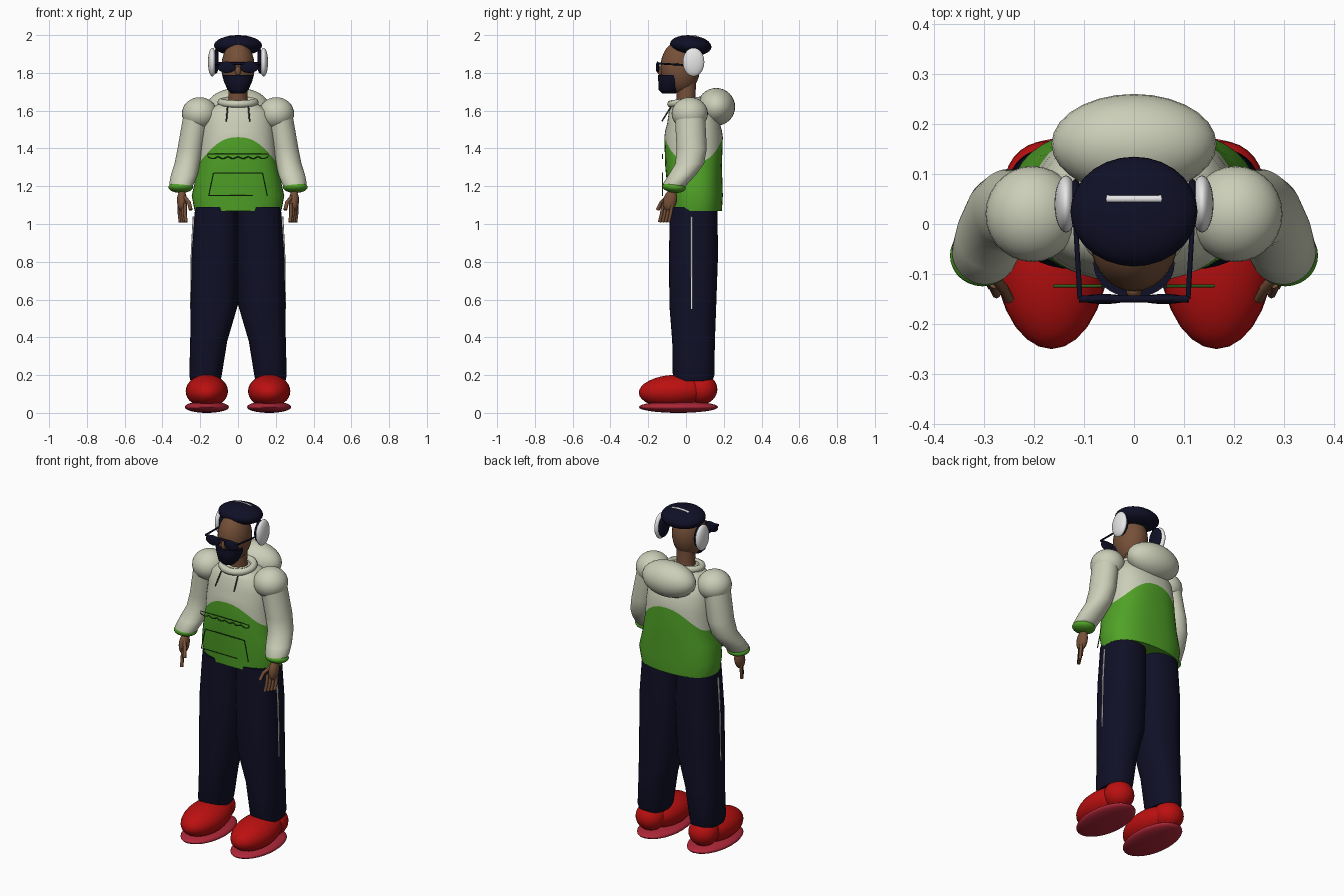
import bpy, bmesh, math

old = bpy.data.objects.get("Cube")
if old:
    bpy.data.objects.remove(old, do_unlink=True)


def colour(name, red, green, blue):
    material = bpy.data.materials.new(name)
    material.use_nodes = True
    material.diffuse_color = (red, green, blue, 1)
    shader = material.node_tree.nodes["Principled BSDF"]
    shader.inputs["Base Color"].default_value = material.diffuse_color
    shader.inputs["Roughness"].default_value = .7
    return material


CREAM = colour("cream", .6, .62, .48)
GREEN = colour("green", .08, .36, .02)
SEAM = colour("dark green", .02, .12, .01)
NAVY = colour("navy", .005, .005, .02)
RED = colour("red", .5, .005, .005)
SOLE = colour("crimson", .42, .02, .04)
SKIN = colour("brown skin", .18, .08, .04)
WHITE = colour("white", .8, .8, .8)
CORD = colour("cord grey", .06, .06, .05)


def finish(name, bm, materials):
    """Turn a bmesh into a smooth shaded object that keeps its sharp rims."""
    mesh = bpy.data.meshes.new(name)
    bmesh.ops.recalc_face_normals(bm, faces=bm.faces)
    for face in bm.faces:
        face.smooth = True
    bm.to_mesh(mesh)
    bm.free()
    for material in materials:
        mesh.materials.append(material)
    mesh.set_sharp_from_angle(angle=math.radians(60))
    obj = bpy.data.objects.new(name, mesh)
    bpy.context.collection.objects.link(obj)
    return obj


def superpoint(value, power):
    return math.copysign(abs(value) ** (2 / power), value)


def loft(name, rings, materials, side=1, power=2, split=None, lift=0):
    """Skin over rings (x, y, z, half width, half depth).
    From ring `split` upward the second colour is used, and the rings
    near it rise by `lift` at the front and back."""
    bm = bmesh.new()
    count = 40
    loops = []
    for index, (x, y, z, width, depth) in enumerate(rings):
        rise = 0 if split is None else lift * max(0, 1 - abs(index - split) / 2)
        loop = []
        for step in range(count):
            angle = math.tau * step / count
            across, along = math.cos(angle), math.sin(angle)
            loop.append(bm.verts.new((
                side * x + width * superpoint(across, power),
                y + depth * superpoint(along, power),
                z + rise * abs(along) ** 2.5)))
        loops.append(loop)
    for index, (lower, upper) in enumerate(zip(loops, loops[1:])):
        for step in range(count):
            after = (step + 1) % count
            face = bm.faces.new((lower[step], lower[after], upper[after], upper[step]))
            face.material_index = int(split is not None and index >= split)
    bm.faces.new(loops[0])
    bm.faces.new(loops[-1]).material_index = len(materials) - 1
    return finish(name, bm, materials)


def ball(name, centre, radii, material, tilt=0):
    bm = bmesh.new()
    bmesh.ops.create_uvsphere(bm, u_segments=28, v_segments=16, radius=1)
    bmesh.ops.scale(bm, vec=radii, verts=bm.verts)
    obj = finish(name, bm, [material])
    obj.location = centre
    obj.rotation_euler.x = math.radians(tilt)
    return obj


def rod(name, points, radius, material, closed=False):
    """Round bar along a path, turned into a mesh."""
    curve = bpy.data.curves.new(name, "CURVE")
    curve.dimensions = "3D"
    curve.bevel_depth = radius
    curve.bevel_resolution = 2
    curve.use_fill_caps = True
    spline = curve.splines.new("POLY")
    spline.points.add(len(points) - 1)
    for point, position in zip(spline.points, points):
        point.co = (*position, 1)
    spline.use_cyclic_u = closed
    helper = bpy.data.objects.new(name, curve)
    mesh = bpy.data.meshes.new_from_object(helper)
    bpy.data.objects.remove(helper)
    bm = bmesh.new()
    bm.from_mesh(mesh)
    bpy.data.meshes.remove(mesh)
    return finish(name, bm, [material])


# Hooded top: green below, cream above, with a raised wave front and back
loft("sweater_body", [
    (0, .05, 1.07, .23, .14), (0, .05, 1.15, .245, .145),
    (0, .04, 1.24, .225, .15), (0, .04, 1.33, .205, .155),
    (0, .04, 1.43, .2, .15), (0, .04, 1.53, .19, .14),
    (0, .03, 1.6, .165, .12), (0, .01, 1.65, .08, .07)],
    [GREEN, CREAM], power=2.4, split=3, lift=.13)
ball("hood", (0, .16, 1.62), (.165, .1, .1), CREAM)
turns = [math.tau * step / 32 for step in range(32)]
rod("collar", [(.09 * math.cos(turn), .08 * math.sin(turn), 1.645 + .01 * math.sin(turn))
               for turn in turns], .02, CREAM, closed=True)

# Pocket seams and scalloped chest band, just proud of the chest
front = -.124
stitch = .003
pocket_top, pocket_bottom = 1.27, 1.15
rod("pocket_seam_top", [(-.13, front, pocket_top), (.13, front, pocket_top)], stitch, SEAM)
rod("pocket_seam_bottom", [(-.155, front, pocket_bottom), (.08, front, pocket_bottom)],
    stitch, SEAM)
scallops = [(step / 150, front, 1.357 - .01 * abs(math.sin(math.pi * step / 8)))
            for step in range(-24, 25)]
rod("chest_band_outline", scallops + [(.16, front, 1.37), (-.16, front, 1.37)],
    stitch, SEAM, closed=True)

# Head, beard and cap
loft("neck", [(0, .01, 1.6, .06, .055), (0, 0, 1.67, .05, .05),
              (0, 0, 1.8, .055, .055)], [SKIN])
ball("head", (0, -.03, 1.83), (.088, .105, .14), SKIN)
loft("beard", [(0, -.09, 1.69, .035, .035), (0, -.09, 1.71, .055, .055),
               (0, -.08, 1.76, .077, .067), (0, -.08, 1.79, .081, .067)], [NAVY])
ball("nose", (0, -.135, 1.81), (.015, .015, .025), SKIN)
ball("cap", (0, .025, 1.945), (.127, .11, .054), NAVY, tilt=-5)
rod("headband_top", [(-.055, .05, 1.988), (0, .05, 1.992), (.055, .05, 1.988)], .008, WHITE)
rod("glasses_bar", [(-.11, -.15, 1.85), (.11, -.15, 1.85)], .007, NAVY)

for label, side in (("right", -1), ("left", 1)):
    # Sunglasses and headphones
    ball(label + "_lens", (side * .06, -.15, 1.83), (.048, .01, .03), NAVY)
    rod(label + "_temple", [(side * .108, -.15, 1.85), (side * .118, .02, 1.84)], .005, NAVY)
    ball(label + "_ear_pad", (side * .117, .04, 1.86), (.015, .05, .065), NAVY)
    ball(label + "_ear_cup", (side * .136, .04, 1.857), (.023, .057, .076), WHITE)
    rod(label + "_cup_arm", [(side * .11, .03, 1.85), (side * .11, .03, 1.95)], .006, NAVY)

    # Pocket side seam and drawstring
    rod(label + "_pocket_seam", [(side * .13, front, pocket_top),
                                 (side * .155, front, pocket_bottom)], stitch, SEAM)
    rod(label + "_drawstring", [(side * .055, -.08, 1.62), (side * .062, -.127, 1.545)],
        .004, CORD)

    # Sleeve with a round shoulder and a green cuff
    ball(label + "_shoulder", (side * .203, .02, 1.585), (.094, .096, .086), CREAM)
    loft(label + "_sleeve", [
        (.3, -.065, 1.19, .055, .055), (.298, -.055, 1.215, .066, .066),
        (.285, -.02, 1.26, .07, .072), (.268, .02, 1.32, .068, .076),
        (.25, .03, 1.4, .07, .08), (.215, .02, 1.6, .07, .08)], [CREAM], side=side)
    ball(label + "_cuff", (side * .303, -.063, 1.195), (.065, .062, .03), GREEN, tilt=-6)

    # Hand with four fingers and a thumb
    ball(label + "_palm", (side * .297, -.084, 1.125), (.026, .036, .058), SKIN, tilt=-14)
    for finger in range(4):
        x, y = .28 + finger * .01, -.12 + finger * .016
        rod(f"{label}_finger_{finger}", [
            (side * x, y, 1.11), (side * x, y - .01, 1.05),
            (side * (x - .005), y - .02, 1.01)], .009, SKIN)
    rod(label + "_thumb", [(side * .29, -.095, 1.15), (side * .26, -.13, 1.115),
                           (side * .25, -.15, 1.075)], .01, SKIN)

    # Trouser leg with a side stripe
    loft(label + "_trouser_leg", [
        (.172, .04, .17, .08, .1), (.172, .04, .2, .086, .11),
        (.155, .04, .38, .098, .113), (.126, .036, .57, .125, .124),
        (.12, .04, .85, .125, .13), (.112, .04, 1.09, .115, .125)],
        [NAVY], side=side, power=2.3)
    rod(label + "_stripe", [(side * .249, .03, .55), (side * .245, .03, .85),
                            (side * .235, .03, 1.04)], .005, WHITE)

    # Shoe
    ball(label + "_shoe_toe", (side * .165, -.06, .115), (.112, .19, .087), RED, tilt=3)
    ball(label + "_shoe_heel", (side * .175, .08, .125), (.084, .086, .08), RED)
    ball(label + "_shoe_sole", (side * .165, -.04, .031), (.117, .21, .031), SOLE)
